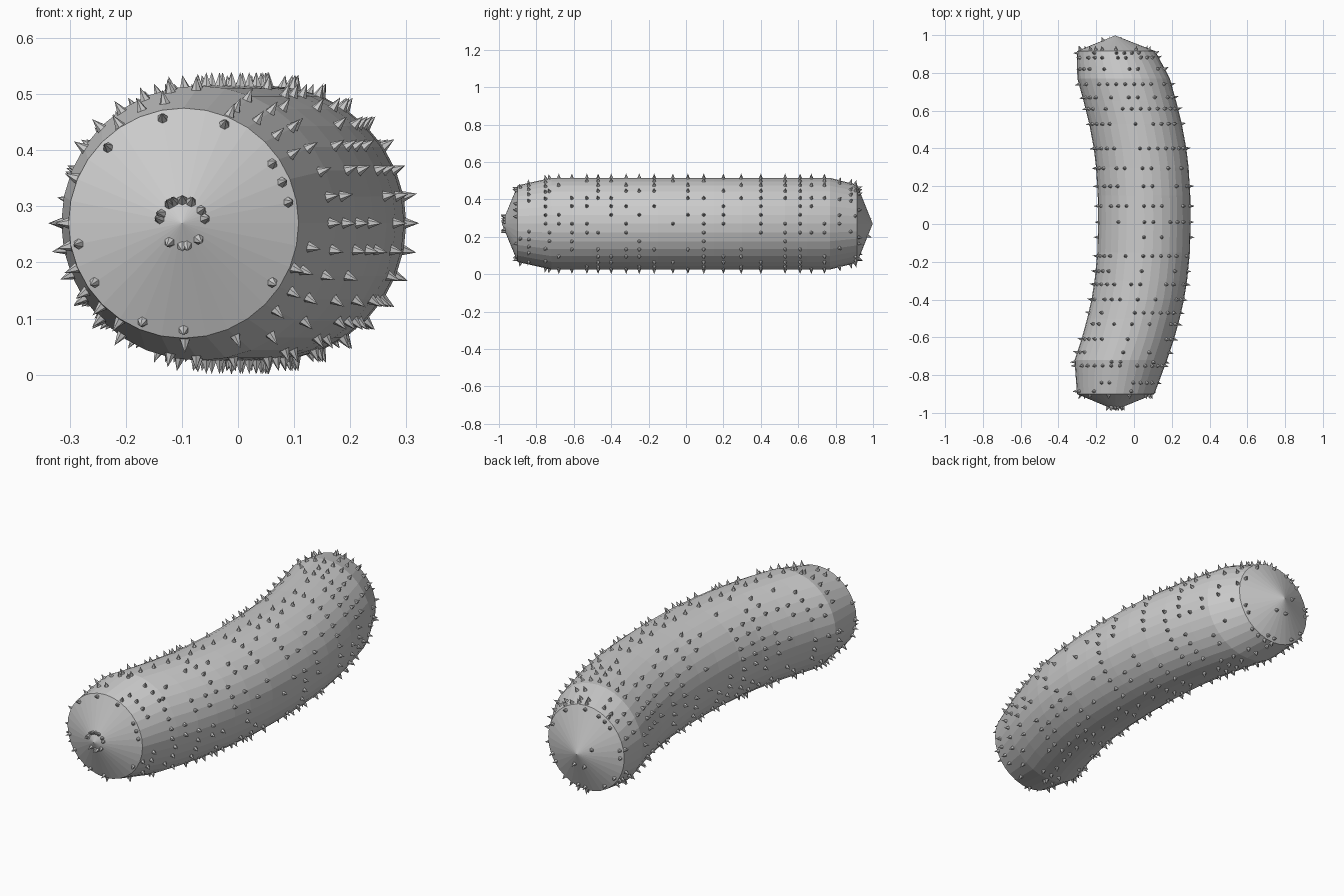
import bpy, bmesh, math, random
from mathutils import Vector, Matrix

if "Cube" in bpy.data.objects:
    bpy.data.objects.remove(bpy.data.objects["Cube"])

random.seed(7)
SIDES = 32
MID_Z = 0.27

skin = bpy.data.materials.new("plain grey")
skin.diffuse_color = (0.6, 0.6, 0.6, 1)
skin.use_nodes = True
skin.node_tree.nodes["Principled BSDF"].inputs["Base Color"].default_value = skin.diffuse_color

# Cross-sections along the length: y, centre x, radius
RINGS = [(-0.985, -0.10, 0.0), (-0.90, -0.097, 0.205), (-0.72, -0.07, 0.245),
         (-0.61, -0.033, 0.245), (-0.50, -0.003, 0.245), (-0.40, 0.02, 0.245),
         (-0.30, 0.036, 0.245), (-0.15, 0.051, 0.245), (0.0, 0.055, 0.245),
         (0.15, 0.053, 0.245), (0.30, 0.044, 0.245), (0.40, 0.032, 0.245),
         (0.53, 0.008, 0.245), (0.65, -0.022, 0.245), (0.77, -0.055, 0.245),
         (0.915, -0.095, 0.208), (0.998, -0.10, 0.0)]


def surface(y, a):
    """Point on the skin at length y and angle a."""
    for (y0, x0, r0), (y1, x1, r1) in zip(RINGS, RINGS[1:]):
        if y <= y1:
            break
    t = (y - y0) / (y1 - y0)
    x, r = x0 + t * (x1 - x0), r0 + t * (r1 - r0)
    return Vector((x + r * math.cos(a), y, MID_Z + r * math.sin(a)))


def finish(bm, name):
    bmesh.ops.recalc_face_normals(bm, faces=bm.faces)
    mesh = bpy.data.meshes.new(name)
    bm.to_mesh(mesh)
    bm.free()
    mesh.materials.append(skin)
    obj = bpy.data.objects.new(name, mesh)
    bpy.context.collection.objects.link(obj)
    return obj


# Curved body with a cone at each end
bm = bmesh.new()
loops = []
for y, x, r in RINGS[1:-1]:
    loops.append([bm.verts.new((x + r * math.cos(2 * math.pi * i / SIDES), y,
                                MID_Z + r * math.sin(2 * math.pi * i / SIDES)))
                  for i in range(SIDES)])
for a, b in zip(loops, loops[1:]):
    for i in range(SIDES):
        j = (i + 1) % SIDES
        bm.faces.new((a[i], a[j], b[j], b[i]))
for (y, x, r), loop in ((RINGS[0], loops[0]), (RINGS[-1], loops[-1])):
    tip = bm.verts.new((x, y, MID_Z))
    for i in range(SIDES):
        bm.faces.new((loop[i], loop[(i + 1) % SIDES], tip))
finish(bm, "body")

# Rows of prickles: y and share of the angles that carry one
ROWS = [(-0.968, 0.25), (-0.906, 0.4), (-0.885, 0.3), (-0.84, 0.35), (-0.75, 0.5),
        (-0.73, 0.25), (-0.68, 0.5), (-0.61, 0.5), (-0.53, 0.5), (-0.47, 0.55),
        (-0.40, 0.5), (-0.32, 0.5), (-0.25, 0.45), (-0.17, 0.4), (-0.07, 0.4),
        (0.01, 0.45), (0.095, 0.5), (0.20, 0.45), (0.295, 0.6), (0.40, 0.6),
        (0.53, 0.7), (0.61, 0.65), (0.67, 0.65), (0.74, 0.65), (0.82, 0.4),
        (0.88, 0.4), (0.905, 0.35), (0.922, 0.3), (0.97, 0.12)]
bm = bmesh.new()
for y, share in ROWS:
    for i in range(SIDES):
        always = i % 16 == 8 and abs(y) < 0.8      # top and bottom lines
        if random.random() > share and not always:
            continue
        a = 2 * math.pi * i / SIDES
        p = surface(y, a)
        along = surface(y + 0.004, a) - surface(y - 0.004, a)
        around = surface(y, a + 0.01) - surface(y, a - 0.01)
        n = along.cross(around).normalized()
        if n.dot(p - Vector((surface(y, 0).lerp(surface(y, math.pi), 0.5)))) < 0:
            n.negate()
        turn = n.to_track_quat('Z', 'Y').to_matrix().to_4x4()
        bmesh.ops.create_cone(bm, cap_ends=False, segments=6, radius1=0.011,
                              radius2=0.0, depth=0.028,
                              matrix=Matrix.Translation(p + n * 0.010) @ turn)
bmesh.ops.remove_doubles(bm, verts=bm.verts, dist=0.0002)
finish(bm, "prickles")
